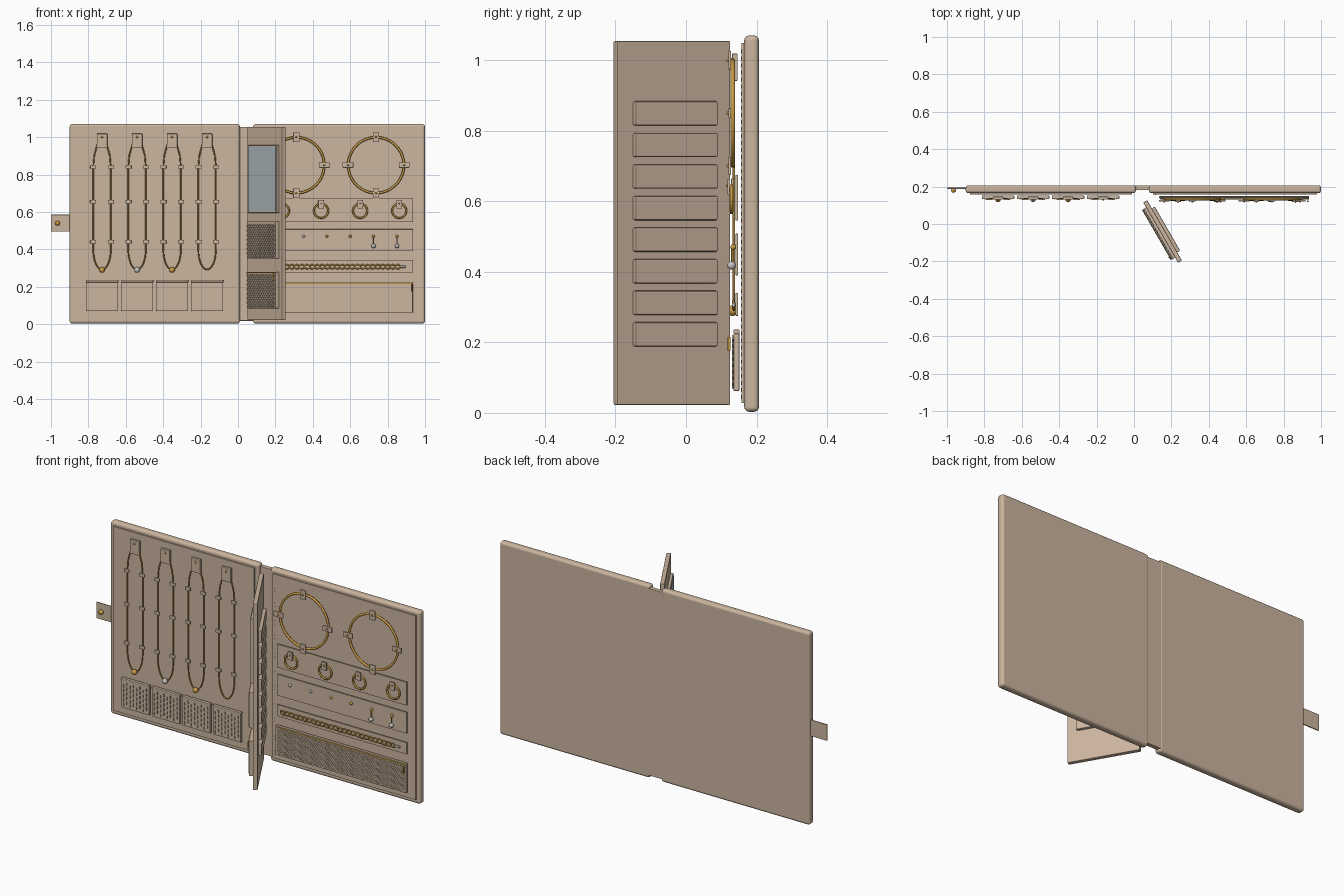
import bpy, bmesh, math
from mathutils import Matrix, Vector

cube = bpy.data.objects.get("Cube")
if cube:
    bpy.data.objects.remove(cube, do_unlink=True)


def material(name, rgb):
    m = bpy.data.materials.new(name)
    m.use_nodes = True
    m.diffuse_color = (*rgb, 1)
    m.node_tree.nodes["Principled BSDF"].inputs["Base Color"].default_value = (*rgb, 1)
    return m


BEIGE = material("beige leather", (0.6, 0.465, 0.345))
GOLD = material("gold", (0.58, 0.33, 0.06))
SILVER = material("silver", (0.56, 0.54, 0.52))
GLASS = material("mirror glass", (0.44, 0.5, 0.52))


def finish(name, bm, mat):
    mesh = bpy.data.meshes.new(name)
    bm.to_mesh(mesh)
    bm.free()
    mesh.materials.append(mat)
    ob = bpy.data.objects.new(name, mesh)
    bpy.context.collection.objects.link(ob)
    return ob


def boxes(name, spans, mat, bevel=0.0, segments=2):
    """Boxes given as (x0, x1, y0, y1, z0, z1), joined in one object."""
    bm = bmesh.new()
    for x0, x1, y0, y1, z0, z1 in spans:
        centre = Vector((x0 + x1, y0 + y1, z0 + z1)) / 2
        size = Matrix.Diagonal((x1 - x0, y1 - y0, z1 - z0, 1))
        bmesh.ops.create_cube(bm, size=1, matrix=Matrix.Translation(centre) @ size)
    if bevel:
        bmesh.ops.bevel(bm, geom=bm.edges[:], offset=bevel, segments=segments,
                        affect='EDGES', profile=0.5)
    ob = finish(name, bm, mat)
    if bevel:
        # keeps the broad faces evenly flat beside rounded edges
        normals = ob.modifiers.new("flat_faces", 'WEIGHTED_NORMAL')
        normals.weight = 100
        normals.keep_sharp = True
    return ob


def plate(x, z, w, h, y0, y1):
    return (x - w / 2, x + w / 2, y0, y1, z - h / 2, z + h / 2)


def balls(name, centres, radius, mat):
    bm = bmesh.new()
    for c in centres:
        bmesh.ops.create_uvsphere(bm, u_segments=16, v_segments=10, radius=radius,
                                  matrix=Matrix.Translation(c))
    return finish(name, bm, mat)


def wire(name, paths, radius, mat, cyclic=False):
    curve = bpy.data.curves.new(name, 'CURVE')
    curve.dimensions = '3D'
    curve.bevel_depth = radius
    curve.bevel_resolution = 2
    curve.use_fill_caps = True
    for pts in paths:
        s = curve.splines.new('POLY')
        s.points.add(len(pts) - 1)
        for p, co in zip(s.points, pts):
            p.co = (*co, 1)
        s.use_cyclic_u = cyclic
    curve.materials.append(mat)
    ob = bpy.data.objects.new(name, curve)
    bpy.context.collection.objects.link(ob)
    return ob


def arc(x, y, z, rx, rz, a0, a1, n):
    steps = [math.radians(a0 + (a1 - a0) * i / n) for i in range(n + 1)]
    return [(x + rx * math.cos(a), y, z + rz * math.sin(a)) for a in steps]


def lattice(name, x0, x1, z0, z1, y, step):
    """Diamond netting clipped to a rectangle."""
    bm = bmesh.new()
    w, h = x1 - x0, z1 - z0
    for side in (1, -1):
        for i in range(1, int((w + h) / step) + 1):
            c = i * step
            a, b = max(0, c - h), min(w, c)
            ends = [(t if side > 0 else w - t, c - t) for t in (a, b)]
            length = (b - a) * math.sqrt(2)
            if length < 0.01:
                continue
            mid = Vector((x0 + sum(e[0] for e in ends) / 2, y, z0 + sum(e[1] for e in ends) / 2))
            m = (Matrix.Translation(mid) @ Matrix.Rotation(side * math.pi / 4, 4, 'Y')
                 @ Matrix.Diagonal((length, 0.006, 0.004, 1)))
            bmesh.ops.create_cube(bm, size=1, matrix=m)
    return finish(name, bm, BEIGE)


# Covers, linings, spine and its stitched seam
COVERS = {"left": (-0.90, 0.01), "right": (0.08, 1.0)}
for side, (x0, x1) in COVERS.items():
    boxes(side + "_cover", [(x0, x1, 0.165, 0.207, 0.003, 1.07)], BEIGE, 0.014, 3)
    boxes(side + "_lining", [(x0 + 0.022, x1 - 0.022, 0.158, 0.167, 0.028, 1.048)], BEIGE)
boxes("seam_stitches", [plate(0.115, 0.045 + 0.02 * i, 0.003, 0.011, 0.156, 0.159)
                        for i in range(50)], BEIGE)
boxes("spine", [(0.0, 0.09, 0.181, 0.2055, 0.018, 1.055)], BEIGE, 0.003)

# Closing tab with snap
boxes("closing_tab", [(-1.0, -0.885, 0.187, 0.194, 0.495, 0.585)], BEIGE, 0.002)
balls("closing_snap", [(-0.965, 0.18, 0.54)], 0.013, GOLD)

# Necklaces, their hangers and pouches below
loops, hangers, snaps, clips, pouches, rims, dashes = [], [], [], [], [], [], []
centres = [-0.727 + 0.1873 * i for i in range(4)]
for x in centres:
    loop = arc(x, 0.136, 0.40, 0.047, 0.108, 180, 360, 16)
    top = [(0.047, 0.84), (0.042, 0.90), (0.028, 0.95), (0.018, 0.98)]
    loops.append([(x - u, 0.136, z) for u, z in reversed(top)] + loop
                 + [(x + u, 0.136, z) for u, z in top])
    hangers.append(plate(x, 0.98, 0.056, 0.077, 0.131, 0.146))
    snaps.append((x, 0.131, 1.0))
    for z in (0.84, 0.655, 0.44):
        clips += [plate(x + s * 0.047, z, 0.032, 0.018, 0.128, 0.135) for s in (-1, 1)]
    pouches.append(plate(x, 0.153, 0.172, 0.165, 0.137, 0.151))
    rims.append(plate(x, 0.23, 0.174, 0.012, 0.134, 0.152))
    for c in range(8):
        for r in range(5):
            dashes.append(plate(x - 0.07 + 0.02 * c, 0.09 + 0.026 * r + 0.013 * (c % 2),
                                0.004, 0.016, 0.132, 0.138))
wire("necklaces", loops, 0.0036, GOLD)
boxes("necklace_hangers", hangers, BEIGE, 0.002)
balls("hanger_snaps", snaps, 0.006, GOLD)
boxes("necklace_clips", clips, BEIGE, 0.001)
balls("gold_pendants", [(centres[i], 0.132, 0.29) for i in (0, 2)], 0.015, GOLD)
balls("silver_pendant", [(centres[1], 0.132, 0.29)], 0.015, SILVER)
boxes("pouches", pouches, BEIGE, 0.003)
boxes("pouch_rims", rims, BEIGE, 0.003)
boxes("pouch_ribs", dashes, BEIGE)

# Bangles with four straps each
straps, strap_snaps, bangles = [], [], []
for x in (0.312, 0.738):
    bangles.append(arc(x, 0.133, 0.85, 0.149, 0.149, 0, 352.5, 47))
    for s in (-1, 1):
        straps.append(plate(x, 0.85 + s * 0.15, 0.034, 0.052, 0.12, 0.128))
        straps.append(plate(x + s * 0.15, 0.85, 0.057, 0.028, 0.12, 0.128))
        strap_snaps += [(x, 0.12, 0.85 + s * 0.15), (x + s * 0.15, 0.12, 0.85)]
wire("bangles", bangles, 0.0065, GOLD, True)
boxes("bangle_straps", straps, BEIGE, 0.0015)
balls("strap_snaps", strap_snaps, 0.005, GOLD)

# Holder strips on the right cover
STRIPS = {"ring_strip": (0.545, 0.675), "earring_strip": (0.39, 0.508), "chain_strip": (0.275, 0.34)}
for name, (z0, z1) in STRIPS.items():
    boxes(name, [(0.14, 0.935, 0.14, 0.148, z0, z1)], BEIGE, 0.002)

# Finger rings on loops
ring_x = [0.235 + 0.209 * i for i in range(4)]
wire("finger_rings", [arc(x, 0.129, 0.606, 0.038, 0.038, 0, 350, 35) for x in ring_x],
     0.005, GOLD, True)
boxes("ring_loops", [plate(x, 0.641, 0.03, 0.045, 0.117, 0.125) for x in ring_x], BEIGE, 0.0015)
balls("ring_snaps", [(x, 0.117, 0.645) for x in ring_x], 0.004, GOLD)

# Stud and drop earrings
stud_x = [0.225 + 0.125 * i for i in range(6)]
balls("silver_studs", [(x, 0.134, 0.47) for x in stud_x[:2]], 0.008, SILVER)
balls("gold_studs", [(x, 0.134, 0.47) for x in stud_x[2:]], 0.008, GOLD)
wire("drop_wires", [[(x, 0.131, 0.47), (x, 0.131, 0.425)] for x in stud_x[4:]], 0.003, GOLD)
balls("drop_pearls", [(x, 0.129, 0.418) for x in stud_x[4:]], 0.012, SILVER)

# Link bracelet
wire("link_bracelet", [arc(0.18 + 0.027 * i, 0.134, 0.307, 0.014, 0.011, 0, 330, 11)
                       for i in range(26)], 0.0035, GOLD, True)
boxes("bracelet_clasp", [plate(0.883, 0.307, 0.03, 0.012, 0.13, 0.14)], SILVER, 0.003)

# Zipped mesh pocket
boxes("mesh_pocket", [(0.135, 0.935, 0.135, 0.151, 0.062, 0.225)], BEIGE, 0.003)
lattice("mesh_pocket_net", 0.145, 0.925, 0.07, 0.21, 0.134, 0.018)
boxes("pocket_zip", [(0.14, 0.935, 0.131, 0.137, 0.215, 0.221),
                     plate(0.928, 0.195, 0.008, 0.04, 0.118, 0.126)], GOLD, 0.0015)

# Centre page, built flat and then swung open
page = [boxes("centre_page", [(-0.186, 0.186, -0.012, 0.012, 0.022, 1.055)], BEIGE, 0.005)]
page.append(boxes("card_slots", [plate(0, 0.849 - 0.0895 * i, 0.272, 0.069, 0.01, 0.03)
                                 for i in range(8)], BEIGE, 0.006))
page.append(boxes("mirror_frame", [(-0.155, 0.155, -0.026, -0.01, 0.595, 0.957)], BEIGE, 0.003))
page.append(boxes("mirror", [(-0.147, 0.147, -0.029, -0.025, 0.603, 0.949)], GLASS))
for label, z0, z1 in (("upper", 0.35, 0.55), ("lower", 0.085, 0.28)):
    page.append(boxes(label + "_page_pocket", [(-0.155, 0.155, -0.034, -0.01, z0, z1)], BEIGE, 0.003))
    page.append(lattice(label + "_page_net", -0.147, 0.147, z0 + 0.008, z1 - 0.015, -0.035, 0.024))
page.append(boxes("page_zip", [(-0.155, 0.155, -0.038, -0.032, 0.271, 0.277),
                               plate(0.14, 0.25, 0.01, 0.04, -0.042, -0.036)], GOLD, 0.0015))
for ob in page:
    ob.location = (0.153, -0.04, 0)
    ob.rotation_euler.z = math.radians(-60)

# Smooth shading with sharp edges kept
bpy.ops.object.select_all(action='DESELECT')
for ob in bpy.context.scene.objects:
    if ob.type == 'MESH':
        ob.select_set(True)
        bpy.context.view_layer.objects.active = ob
bpy.ops.object.shade_smooth_by_angle(angle=math.radians(35))
